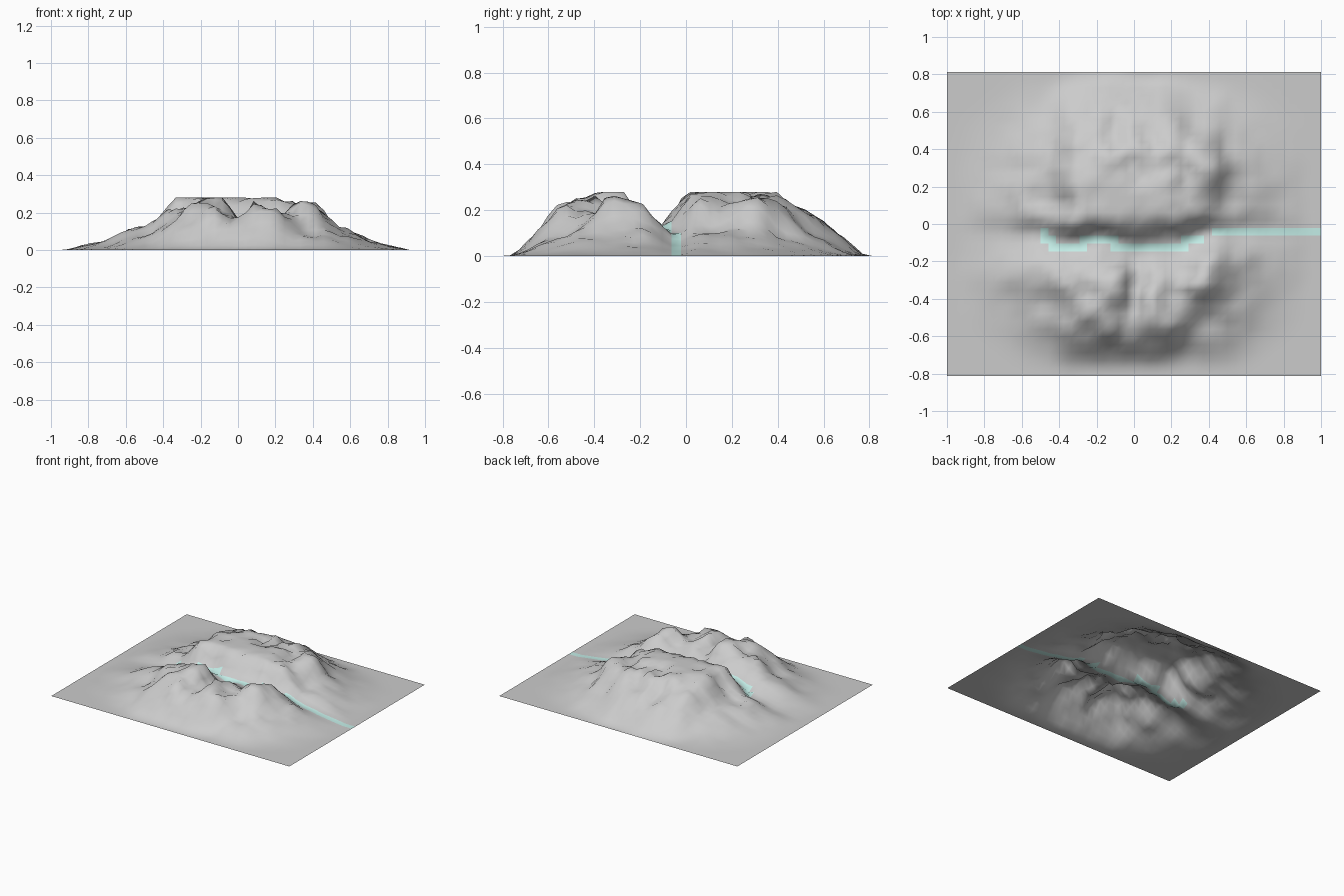
import bpy, bmesh, math
from mathutils import Vector, noise

if "Cube" in bpy.data.objects:
    bpy.data.objects.remove(bpy.data.objects["Cube"])

NX, NY = 48, 39
CELL = 2 / NX
TOP = 0.28

# Silhouette profiles of the massif, seen from the front and from the side
PROFILE_X = [(-1, 0), (-.92, 0), (-.8, .03), (-.68, .055), (-.6, .095), (-.52, .12), (-.45, .14),
             (-.4, .2), (-.32, .28), (.22, .28), (.3, .235), (.4, .23), (.45, .21), (.52, .135),
             (.6, .1), (.7, .06), (.8, .03), (.92, 0), (1, 0)]
PROFILE_Y = [(-.82, 0), (-.77, 0), (-.7, .05), (-.65, .11), (-.6, .16), (-.55, .215), (-.46, .25),
             (-.4, .25), (-.33, .28), (-.25, .27), (-.2, .2), (-.12, .13), (-.07, .16), (.02, .28),
             (.1, .29), (.37, .28), (.42, .25), (.5, .2), (.6, .13), (.7, .05), (.77, 0), (.82, 0)]
# Winding line of the valley floor
VALLEY = [(-1, -.05), (-.5, -.06), (-.42, -.12), (-.28, -.12), (-.2, -.09), (-.1, -.11),
          (0, -.13), (.22, -.13), (.32, -.09), (.42, -.045), (1, -.045)]
# Peaks (positive) and gullies (negative): x, y, radius x, radius y, height
BUMPS = [(.01, -.36, .06, .16, -.12), (.2, -.38, .05, .16, -.06), (-.32, -.36, .09, .16, -.07),
         (.38, -.52, .1, .09, -.05), (-.03, -.54, .06, .06, -.04), (.18, -.24, .2, .06, -.05),
         (-.14, -.33, .05, .06, .04), (.08, -.4, .04, .05, .04), (.32, -.34, .05, .05, .04),
         (-.1, .5, .04, .14, -.05), (.27, .38, .05, .14, -.05), (.08, .26, .12, .08, -.03),
         (-.3, .32, .09, .12, -.05), (.43, .1, .09, .13, -.06), (-.5, .15, .06, .1, -.02),
         (-.22, .03, .05, .06, -.05), (-.14, .36, .06, .05, .03)]


def lookup(table, t):
    for (a, va), (b, vb) in zip(table, table[1:]):
        if t <= b:
            return va + (vb - va) * max(0, t - a) / (b - a)
    return table[-1][1]


def height(x, y):
    # bend the valley notch along its winding line
    shift = (lookup(VALLEY, x) + .12) * math.exp(-((y + .1) / .16) ** 2)
    v = y - shift
    calm = math.exp(-((v + .12) / .06) ** 2)
    # wobble the outlines so no contour runs straight
    wx = x + .05 * (1 - calm) * noise.noise(Vector((x * 3, y * 5, 2.2)))
    wy = v + .04 * (1 - calm) * noise.noise(Vector((x * 5, y * 3, 5.7)))
    h = lookup(PROFILE_X, wx) * lookup(PROFILE_Y, wy) / TOP
    # round off the corners of the foot
    h *= 1 - min(1, max(0, 1.9 * (abs(x) / .92 * abs(y) / .78 - .17)))
    for cx, cy, rx, ry, rise in BUMPS:
        h += rise * math.exp(-((x - cx) / rx) ** 2 - ((y - cy) / ry) ** 2)
    # craggy detail, fading out at the foot and on the valley floor
    n = noise.fractal(Vector((x * 6 + 3.1, y * 5 + 7.7, .4)), .8, 2.0, 4)
    crag = abs(noise.noise(Vector((x * 9 + 1.3, y * 8, 3.3))))
    h *= 1 + (1 - .8 * calm) * (.22 * n - .3 * crag + .06)
    return min(TOP, max(0, h))


# Cells of the stream as runs: first column, last column, row
RUNS = [(-12, -12, -1), (-12, -11, -2), (-11, -7, -3), (-7, -3, -2),
        (-3, 6, -3), (6, 8, -2), (10, 23, -1)]
stream = {(i, row) for a, b, row in RUNS for i in range(a, b + 1)}

# Terrain sheet with the stream as coloured cells
bm = bmesh.new()
grid = []
for j in range(NY + 1):
    y = (j - NY / 2) * CELL
    grid.append([])
    for i in range(NX + 1):
        x = (i - NX / 2) * CELL
        grid[j].append(bm.verts.new((x, y, height(x, y))))
for j in range(NY):
    for i in range(NX):
        f = bm.faces.new((grid[j][i], grid[j][i + 1], grid[j + 1][i + 1], grid[j + 1][i]))
        f.smooth = True
        f.material_index = int((i - NX // 2, j - NY // 2) in stream)
mesh = bpy.data.meshes.new("mountain_terrain")
bm.to_mesh(mesh)
bm.free()

for name, color in (("rock", (.8, .8, .8, 1)), ("water", (.55, .85, .8, 1))):
    mat = bpy.data.materials.new(name)
    mat.diffuse_color = color
    mat.use_nodes = True
    mat.node_tree.nodes["Principled BSDF"].inputs["Base Color"].default_value = mat.diffuse_color
    mesh.materials.append(mat)
terrain = bpy.data.objects.new("mountain_terrain", mesh)
bpy.context.collection.objects.link(terrain)
